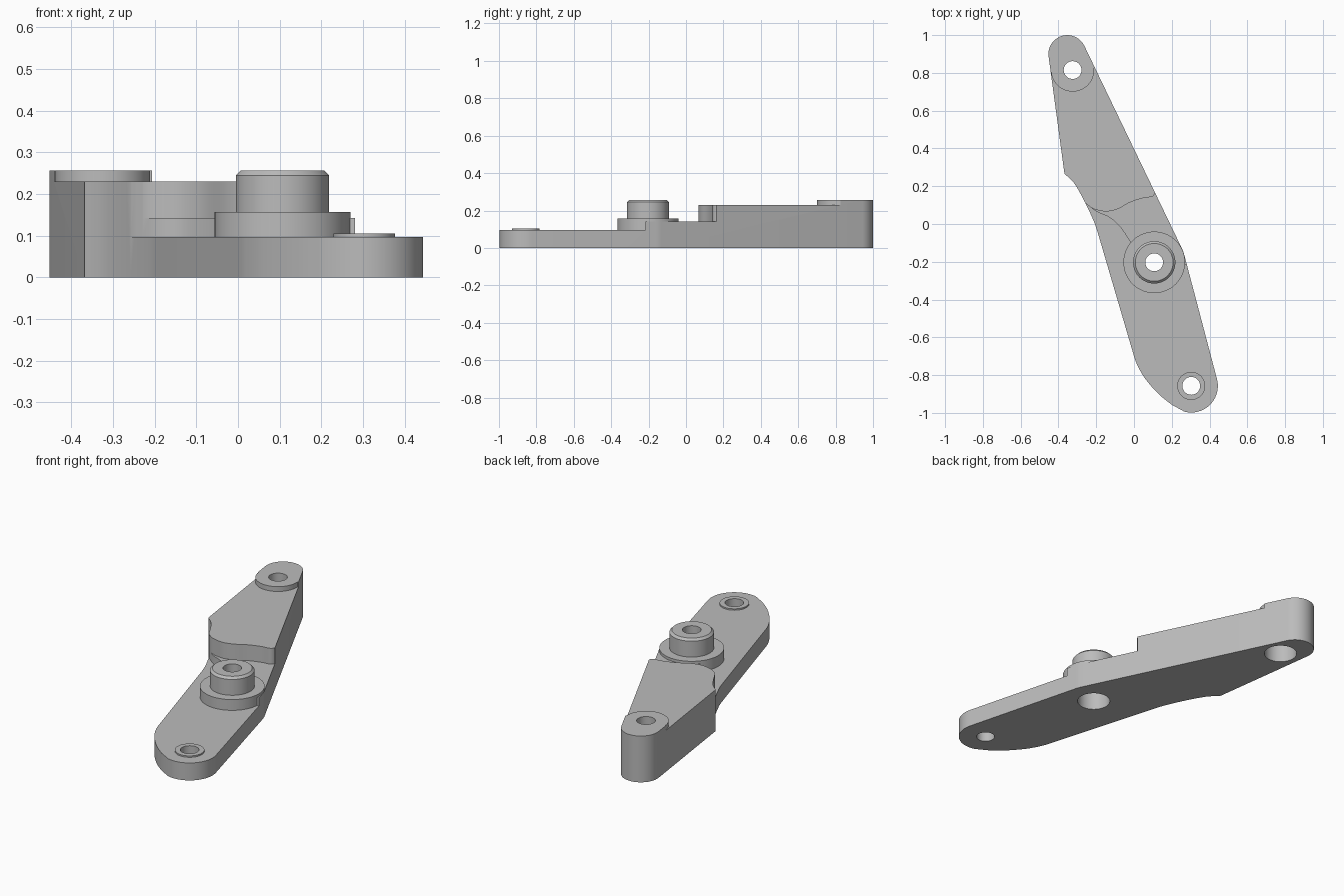
import bpy, bmesh, math

cube = bpy.data.objects.get("Cube")
if cube:
    bpy.data.objects.remove(cube, do_unlink=True)

GREY = (0.5, 0.5, 0.5, 1)
metal = bpy.data.materials.new("cast grey metal")
metal.use_nodes = True
metal.diffuse_color = GREY
metal.node_tree.nodes["Principled BSDF"].inputs["Base Color"].default_value = GREY

# Shared positions: hole centres and heights of each level
FRONT, PIVOT, REAR = (0.303, -0.857), (0.107, -0.203), (-0.325, 0.815)
LOW, STEP, HIGH, TOP = 0.097, 0.142, 0.23, 0.257
BORE, WIDE_BORE, BORE_DEPTH = 0.047, 0.085, 0.16


def arc(centre, radius, start, end, steps=20):
    angles = [math.radians(start + (end - start) * i / steps) for i in range(steps + 1)]
    return [(centre[0] + radius * math.cos(a), centre[1] + radius * math.sin(a)) for a in angles]


def smooth(points, steps=6):
    """Smooth curve through the given points."""
    ext = [points[0]] + points + [points[-1]]
    out = []
    for a, b, c, d in zip(ext, ext[1:], ext[2:], ext[3:]):
        for i in range(steps):
            t = i / steps
            out.append(tuple(
                0.5 * (2 * q + (r - p) * t + (2 * p - 5 * q + 4 * r - s) * t * t
                       + (3 * q - p - 3 * r + s) * t ** 3)
                for p, q, r, s in zip(a, b, c, d)))
    return out + [points[-1]]


def finish(name, bm):
    bmesh.ops.recalc_face_normals(bm, faces=bm.faces)
    mesh = bpy.data.meshes.new(name)
    bm.to_mesh(mesh)
    bm.free()
    mesh.materials.append(metal)
    obj = bpy.data.objects.new(name, mesh)
    bpy.context.collection.objects.link(obj)
    return obj


def prism(name, outline, bottom, top):
    bm = bmesh.new()
    face = bm.faces.new([bm.verts.new((x, y, bottom)) for x, y in outline])
    side = bmesh.ops.extrude_face_region(bm, geom=[face])["geom"]
    bmesh.ops.translate(bm, vec=(0, 0, top - bottom),
                        verts=[v for v in side if isinstance(v, bmesh.types.BMVert)])
    return finish(name, bm)


def ring(name, centre, profile, steps=64):
    """Turn a closed (radius, height) profile about a vertical axis."""
    bm = bmesh.new()
    loops = []
    for i in range(steps):
        a = math.tau * i / steps
        loops.append([bm.verts.new((centre[0] + r * math.cos(a), centre[1] + r * math.sin(a), z))
                      for r, z in profile])
    n = len(profile)
    for i in range(steps):
        p, q = loops[i], loops[(i + 1) % steps]
        for j in range(n):
            k = (j + 1) % n
            bm.faces.new((p[j], q[j], q[k], p[k]))
    return finish(name, bm)


def select_only(obj):
    bpy.ops.object.select_all(action="DESELECT")
    obj.select_set(True)
    bpy.context.view_layer.objects.active = obj


def cut(target, cutter):
    cutter.hide_render = True
    select_only(target)
    mod = target.modifiers.new("cut", "BOOLEAN")
    mod.operation, mod.solver, mod.object = "DIFFERENCE", "EXACT", cutter
    bpy.ops.object.modifier_apply(modifier=mod.name)
    bpy.data.objects.remove(cutter, do_unlink=True)


# Arm outline, counter-clockwise from the right of the front end
outline = arc(FRONT, 0.141, -105, 14.8)
outline += arc(PIVOT, 0.164, 14.8, 25.6, 6)
outline += arc((-0.353, 0.9), 0.1, 25.6, 187.5)
outline += smooth([(-0.368, 0.265), (-0.32, 0.22), (-0.267, 0.13), (-0.215, 0.02), (-0.195, -0.035)])
outline += smooth([(0.003, -0.71), (0.02, -0.752), (0.06, -0.82), (0.13, -0.9), (0.2, -0.957)])
arm = prism("lever_arm", outline, 0, TOP)


# Step the arm down in front of each edge line
def step_down(edge, height):
    region = [(-1.2, edge[0][1])] + edge + [(1.2, edge[-1][1]), (1.2, -1.3), (-1.2, -1.3)]
    cut(arm, prism("step_cutter", region, height, 0.5))


step_down(arc(REAR, 0.114, 185, 365, 32), HIGH)
step_down(smooth([(-0.31, 0.18), (-0.24, 0.095), (-0.16, 0.067), (-0.09, 0.078),
                  (-0.02, 0.115), (0.05, 0.138), (0.1, 0.147), (0.12, 0.185)]), STEP)
step_down(smooth([(-0.28, 0.13), (-0.2, 0.067), (-0.13, 0.035), (-0.07, -0.02),
                  (-0.015, -0.1), (0.05, -0.18), (0.3, -0.22)]), LOW)


# Bores through the arm, wide from below at the pivot and rear
def bore(centre, radius, bottom, top):
    cut(arm, prism("bore_cutter", arc(centre, radius, 0, 354.375, 63), bottom, top))


bore(FRONT, BORE, -0.1, 0.4)
bore(REAR, BORE, -0.1, 0.4)
bore(REAR, WIDE_BORE, -0.1, BORE_DEPTH)
bore(PIVOT, WIDE_BORE, -0.1, 0.4)

# Pivot collar with chamfered post
post = ring("pivot_post", PIVOT, [
    (WIDE_BORE, 0.09), (0.163, 0.09), (0.163, 0.157), (0.112, 0.157), (0.112, 0.245),
    (0.1, TOP), (BORE, TOP), (BORE, BORE_DEPTH), (WIDE_BORE, BORE_DEPTH)])

# Low raised ring at the front hole
front_ring = ring("front_boss", FRONT, [
    (BORE, 0.09), (0.074, 0.09), (0.074, 0.105), (BORE, 0.105)])

for part in (arm, post, front_ring):
    select_only(part)
    bpy.ops.object.shade_smooth_by_angle(angle=math.radians(30))
